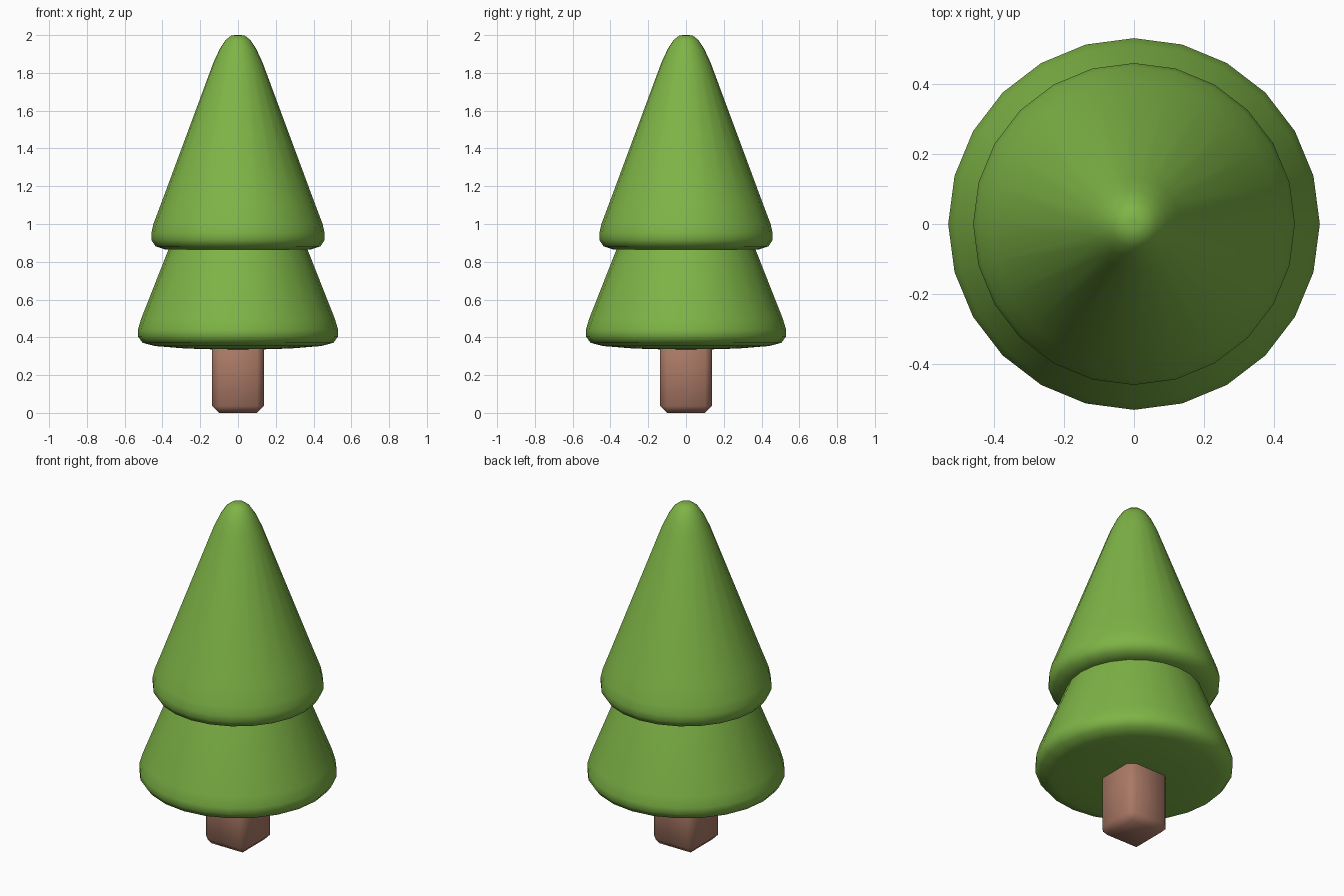
import bpy, bmesh, math

if "Cube" in bpy.data.objects:
    bpy.data.objects.remove(bpy.data.objects["Cube"])


def material(name, srgb):
    lin = [((c / 255 + 0.055) / 1.055) ** 2.4 for c in srgb]
    m = bpy.data.materials.new(name)
    m.diffuse_color = (*lin, 1)
    m.use_nodes = True
    m.node_tree.nodes["Principled BSDF"].inputs["Base Color"].default_value = m.diffuse_color
    return m


leaf_green = material("leaf_green", (126, 180, 70))
bark_brown = material("bark_brown", (170, 121, 102))


def finish(bm, name, mat):
    bmesh.ops.recalc_face_normals(bm, faces=bm.faces[:])
    for f in bm.faces:
        f.smooth = True
    me = bpy.data.meshes.new(name)
    bm.to_mesh(me)
    bm.free()
    me.materials.append(mat)
    ob = bpy.data.objects.new(name, me)
    bpy.context.collection.objects.link(ob)
    return ob


def lathe(name, profile, mat, n=24):
    """Revolve (radius, height) points around z and cap both ends."""
    bm = bmesh.new()
    rings = [[bm.verts.new((r * math.cos(2 * math.pi * i / n),
                            r * math.sin(2 * math.pi * i / n), z))
              for i in range(n)] for r, z in profile]
    for a, b in zip(rings, rings[1:]):
        for i in range(n):
            j = (i + 1) % n
            bm.faces.new((a[i], a[j], b[j], b[i]))
    bm.faces.new(rings[0][::-1])
    bm.faces.new(rings[-1])
    return finish(bm, name, mat)


# lower skirt of branches
lathe("lower_branches", [
    (0.12, 0.336), (0.28, 0.341), (0.44, 0.354), (0.505, 0.371),
    (0.53, 0.405), (0.53, 0.44), (0.512, 0.50), (0.37, 0.86), (0.36, 0.885),
], leaf_green)

# tall upper cone with rounded tip
lathe("upper_branches", [
    (0.20, 0.861), (0.385, 0.865), (0.437, 0.882), (0.458, 0.915),
    (0.459, 0.95), (0.448, 1.00), (0.41, 1.10), (0.13, 1.855),
    (0.095, 1.93), (0.065, 1.975), (0.035, 1.998), (0.012, 2.0),
], leaf_green)

# square trunk with chamfered edges
bm = bmesh.new()
bmesh.ops.create_cube(bm, size=1)
for v in bm.verts:
    v.co.x *= 0.274
    v.co.y *= 0.274
    v.co.z = 0.42 if v.co.z > 0 else 0.0
bmesh.ops.bevel(bm, geom=bm.edges[:], offset=0.036, segments=1,
                affect='EDGES', profile=0.5)
finish(bm, "trunk", bark_brown)
